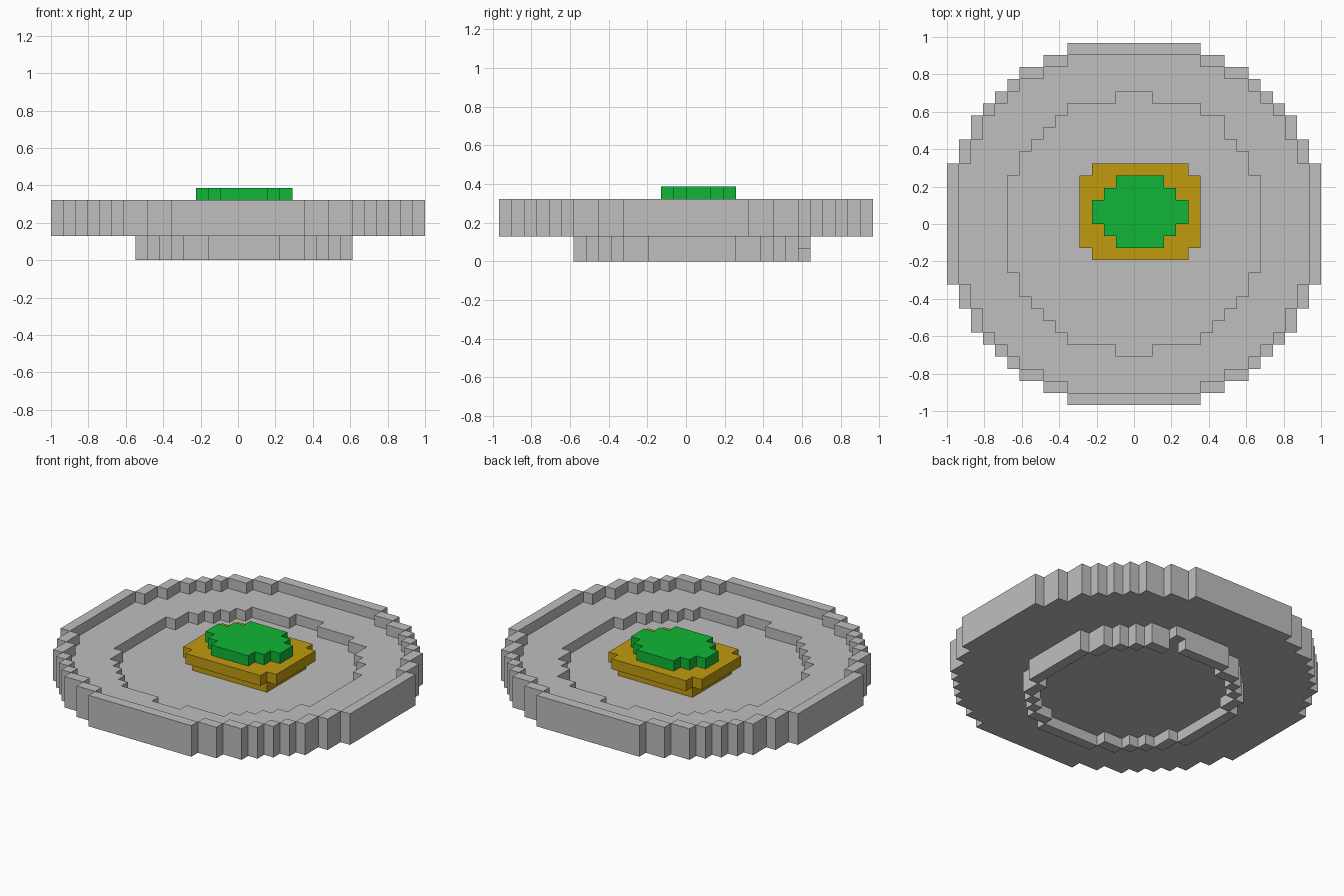
import bpy
import bmesh
import math

if "Cube" in bpy.data.objects:
    bpy.data.objects.remove(bpy.data.objects["Cube"], do_unlink=True)

U = 2 / 31  # edge length of one block


def material(name, rgb):
    mat = bpy.data.materials.new(name)
    mat.use_nodes = True
    mat.diffuse_color = (*rgb, 1)
    mat.node_tree.nodes["Principled BSDF"].inputs["Base Color"].default_value = (*rgb, 1)
    return mat


def span(centre, half):
    return [centre - half + n for n in range(int(2 * half))]


def disc(steps, cx=0, cy=0):
    """Stepped disc of unit cells: union of rectangles (half depth, half width)."""
    return {(x, y) for hd, hw in steps for x in span(cx, hw) for y in span(cy, hd)}


def shrink(cells):
    """Remove the outermost ring of cells."""
    return {(x, y) for x, y in cells
            if {(x + 1, y), (x - 1, y), (x, y + 1), (x, y - 1)} <= cells}


def build(name, layers, mat):
    """Skin stacked cell layers {level: cells} as one closed blocky mesh."""
    blocks = {(x, y, z) for z, cells in layers.items() for x, y in cells}
    bm = bmesh.new()
    verts = {}
    for block in blocks:
        for axis in range(3):
            b, c = (axis + 1) % 3, (axis + 2) % 3
            for side in (0, 1):
                near = list(block)
                near[axis] += 2 * side - 1
                if tuple(near) in blocks:
                    continue
                quad = []
                for db, dc in ((0, 0), (1, 0), (1, 1), (0, 1)):
                    p = list(block)
                    p[axis] += side
                    p[b] += db
                    p[c] += dc
                    p = tuple(p)
                    if p not in verts:
                        verts[p] = bm.verts.new([v * U for v in p])
                    quad.append(verts[p])
                bm.faces.new(quad if side else quad[::-1])
    # merge coplanar cells into clean flat faces
    bmesh.ops.dissolve_limit(bm, angle_limit=math.radians(1),
                             verts=bm.verts[:], edges=bm.edges[:])
    mesh = bpy.data.meshes.new(name)
    bm.to_mesh(mesh)
    bm.free()
    mesh.materials.append(mat)
    obj = bpy.data.objects.new(name, mesh)
    bpy.context.collection.objects.link(obj)
    return obj


grey = material("light_grey", (0.52, 0.52, 0.52))
gold = material("dark_gold", (0.53, 0.33, 0.005))
green = material("bright_green", (0.005, 0.47, 0.038))

# Wide dish: solid floor, recessed ring, raised rim
plate = disc([(5, 15.5), (7, 14.5), (9, 13.5), (10, 12.5), (11, 11.5),
              (12, 10.5), (13, 9.5), (14, 7.5), (15, 5.5)])
recess = disc([(4, 10.5), (6, 9.5), (7, 8.5), (8, 7.5), (9, 6.5),
               (10, 5.5), (11, 1.5)]) | {(6.5, 8)}
build("dish", {2: plate, 3: plate - recess, 4: plate - shrink(plate)}, grey)

# Foot below, hollowed by one block, with a chipped corner at the back
foot = disc([(3.5, 9), (5.5, 8), (6.5, 7), (7.5, 6), (8.5, 5), (9.5, 3)], 0.5, 0.5)
build("foot", {0: foot - shrink(foot) - {(2.5, 9)}, 1: foot}, grey)

# Central pedestal with overhanging top
pedestal = disc([(4, 4), (3, 5)], 0.5, 1)
build("pedestal", {3: shrink(pedestal), 4: pedestal}, gold)

# Cap on the pedestal
build("cap", {5: disc([(3, 2), (2, 3), (1, 4)], 0.5, 1)}, green)
